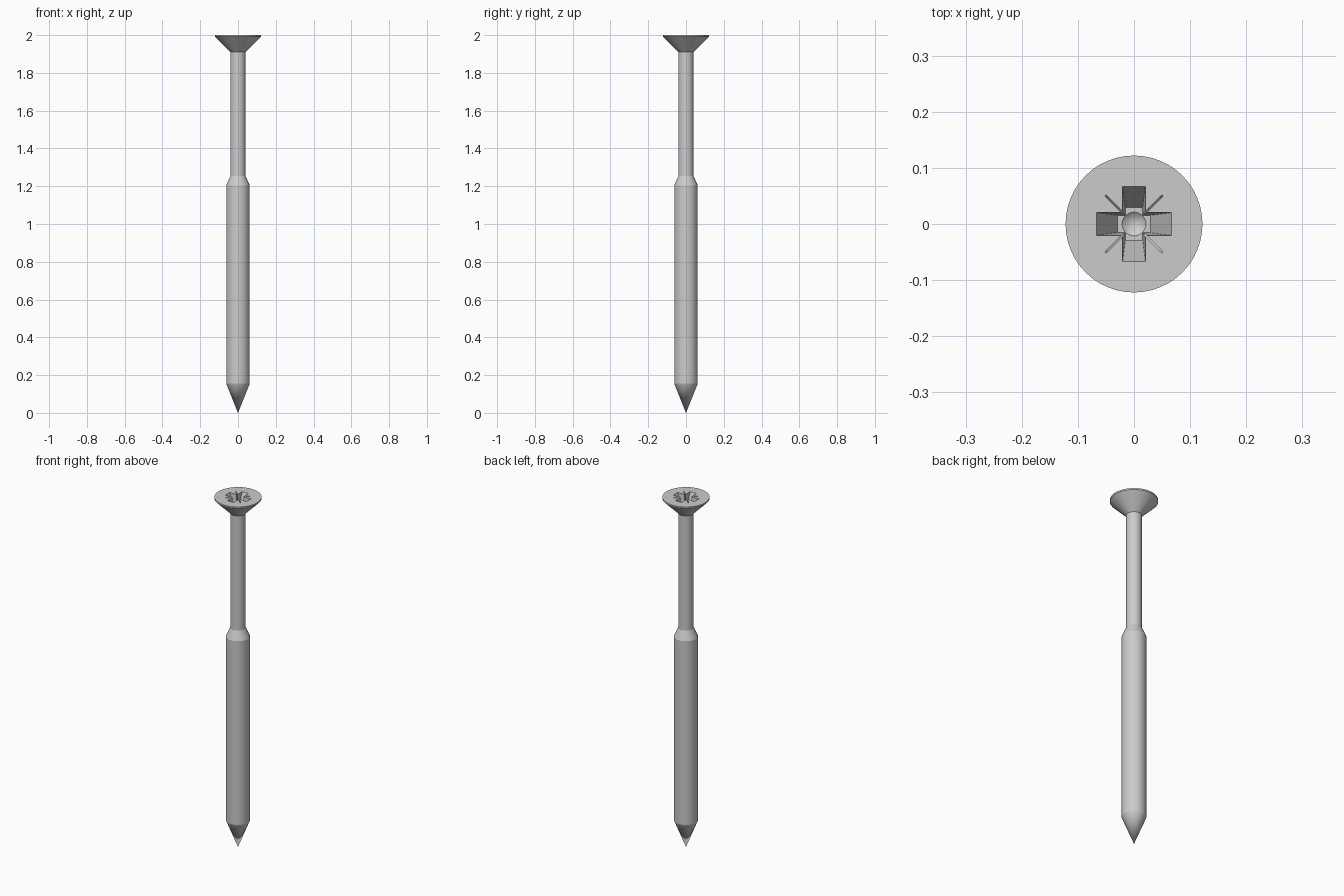
import bpy, bmesh, math
from mathutils import Matrix

if "Cube" in bpy.data.objects:
    bpy.data.objects.remove(bpy.data.objects["Cube"])

SIDES = 48


def make_object(name, bm):
    bmesh.ops.recalc_face_normals(bm, faces=bm.faces)
    mesh = bpy.data.meshes.new(name)
    bm.to_mesh(mesh)
    bm.free()
    obj = bpy.data.objects.new(name, mesh)
    bpy.context.collection.objects.link(obj)
    return obj


def lathe(name, profile, sides):
    """Closed solid of revolution; the profile starts and ends on the axis."""
    bm = bmesh.new()
    verts = [bm.verts.new((r, 0, z)) for r, z in profile]
    edges = [bm.edges.new(p) for p in zip(verts, verts[1:])]
    bmesh.ops.spin(bm, geom=verts + edges, cent=(0, 0, 0), axis=(0, 0, 1),
                   angle=math.tau, steps=sides, use_merge=True)
    bmesh.ops.remove_doubles(bm, verts=bm.verts, dist=1e-5)
    return make_object(name, bm)


def tapered_bar(name, top, bottom, z_top, z_bottom, angle):
    """Bar through the axis; top and bottom are (half length, half width)."""
    bm = bmesh.new()
    bmesh.ops.create_cube(bm, size=2)
    for v in bm.verts:
        (hl, hw), z = (top, z_top) if v.co.z > 0 else (bottom, z_bottom)
        v.co = (v.co.x * hl, v.co.y * hw, z)
    bm.transform(Matrix.Rotation(angle, 4, 'Z'))
    return make_object(name, bm)


# Screw body: point, thick threaded section, slim shank, countersunk head
screw = lathe("screw", [(0, 0), (0.062, 0.155), (0.062, 1.205), (0.04, 1.255),
                        (0.04, 1.91), (0.122, 1.992), (0.122, 2.0), (0, 2.0)], SIDES)

# Drive recess: cross slots, fine diagonal ticks, conical floor
cutters = []
for i in range(2):
    turn = i * math.pi / 2
    cutters.append(tapered_bar("cross_cutter", (0.0685, 0.0205), (0.029, 0.0155),
                               2.003, 1.912, turn))
    cutters.append(tapered_bar("tick_cutter", (0.074, 0.0018), (0.026, 0.0014),
                               2.003, 1.93, turn + math.pi / 4))
cutters.append(lathe("floor_cutter", [(0, 1.892), (0.0225, 1.913), (0.026, 2.003),
                                      (0, 2.003)], 16))

bpy.context.view_layer.objects.active = screw
for cutter in cutters:
    mod = screw.modifiers.new("recess", 'BOOLEAN')
    mod.operation, mod.solver, mod.object = 'DIFFERENCE', 'EXACT', cutter
    bpy.ops.object.modifier_apply(modifier=mod.name)
    bpy.data.objects.remove(cutter)

# Smooth shading with crisp edges
bpy.ops.object.select_all(action='DESELECT')
screw.select_set(True)
bpy.ops.object.shade_smooth_by_angle(angle=math.radians(20))
